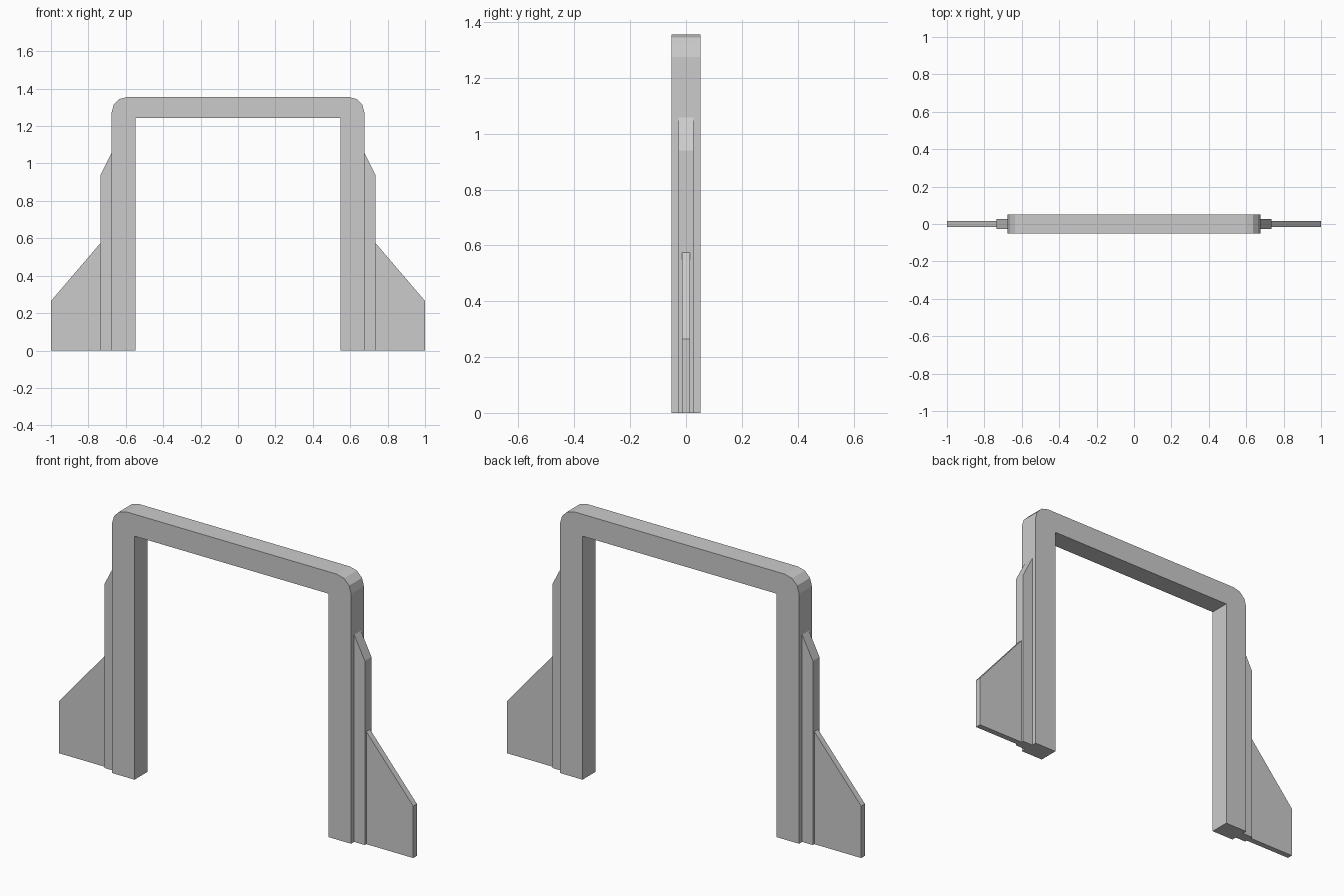
import bpy
import bmesh
from math import cos, sin, pi

cube = bpy.data.objects.get("Cube")
if cube:
    bpy.data.objects.remove(cube, do_unlink=True)

grey = bpy.data.materials.new("plain grey")
grey.use_nodes = True
colour = (0.6, 0.6, 0.6, 1)
grey.diffuse_color = colour
grey.node_tree.nodes["Principled BSDF"].inputs["Base Color"].default_value = colour


def slab(name, profile, half_depth):
    """Extrude an x-z profile symmetrically along y."""
    bm = bmesh.new()
    face = bm.faces.new([bm.verts.new((x, -half_depth, z)) for x, z in profile])
    extruded = bmesh.ops.extrude_face_region(bm, geom=[face])["geom"]
    verts = [v for v in extruded if isinstance(v, bmesh.types.BMVert)]
    bmesh.ops.translate(bm, verts=verts, vec=(0, 2 * half_depth, 0))
    bmesh.ops.recalc_face_normals(bm, faces=bm.faces)
    mesh = bpy.data.meshes.new(name)
    bm.to_mesh(mesh)
    bm.free()
    mesh.materials.append(grey)
    obj = bpy.data.objects.new(name, mesh)
    bpy.context.collection.objects.link(obj)


# Arch frame with rounded outer corners and square inner corners
outer, inner, top, soffit, radius = 0.675, 0.548, 1.355, 1.243, 0.08
corner = [(outer - radius + radius * cos(i * pi / 6),
           top - radius + radius * sin(i * pi / 6)) for i in range(4)]
half = [(inner, soffit), (inner, 0), (outer, 0)] + corner
slab("arch_frame", half + [(-x, z) for x, z in reversed(half)], 0.052)

# Side pilasters and thin sloped fins
for side, sign in (("left", 1), ("right", -1)):
    pilaster = [(outer, 0), (0.735, 0), (0.735, 0.94), (outer, 1.058)]
    fin = [(0.735, 0), (1, 0), (1, 0.265), (0.735, 0.575)]
    slab(side + "_pilaster", [(sign * x, z) for x, z in pilaster], 0.027)
    slab(side + "_fin", [(sign * x, z) for x, z in fin], 0.015)
